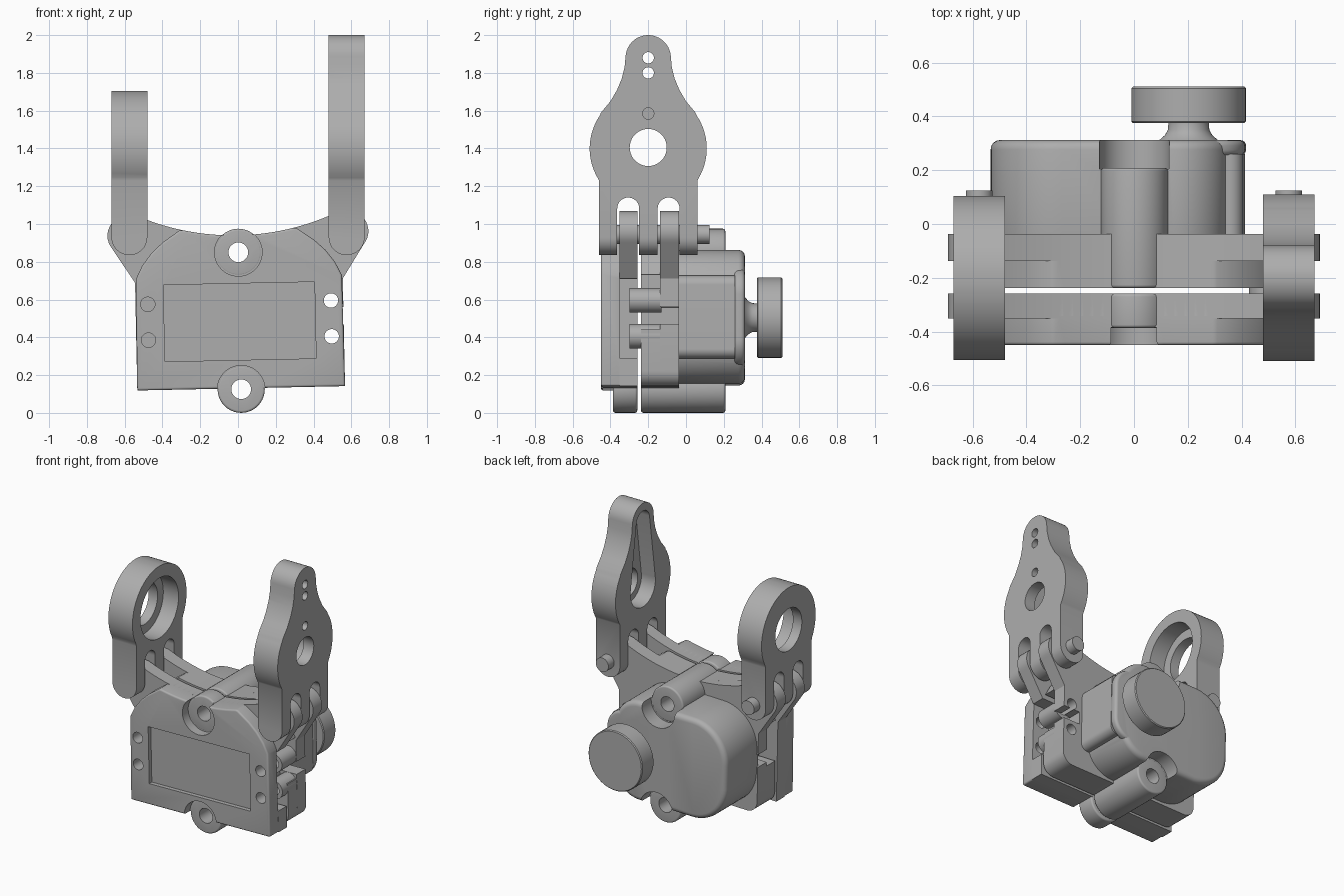
import bpy, bmesh
from math import sin, cos, pi, radians
from mathutils import Matrix, Vector

if "Cube" in bpy.data.objects:
    bpy.data.objects.remove(bpy.data.objects["Cube"])

GREY = (0.42, 0.42, 0.42, 1)
mat = bpy.data.materials.new("plain_grey")
mat.use_nodes = True
mat.diffuse_color = GREY
mat.node_tree.nodes["Principled BSDF"].inputs["Base Color"].default_value = GREY


def arc(cx, cz, r, a0, a1, n=16):
    steps = [radians(a0 + (a1 - a0) * i / n) for i in range(n + 1)]
    return [(cx + r * cos(a), cz + r * sin(a)) for a in steps]


def prism(name, pts, lo, hi, axis="y"):
    """Extrude a profile given in (x, z) along y, or in (y, z) along x."""
    bm = bmesh.new()
    place = (lambda p, t: (p[0], t, p[1])) if axis == "y" else (lambda p, t: (t, p[0], p[1]))
    face = bm.faces.new([bm.verts.new(place(p, lo)) for p in pts])
    new = bmesh.ops.extrude_face_region(bm, geom=[face])["geom"]
    shift = Vector(place((0, 0), hi - lo))
    bmesh.ops.translate(bm, vec=shift, verts=[g for g in new if isinstance(g, bmesh.types.BMVert)])
    bmesh.ops.recalc_face_normals(bm, faces=bm.faces)
    mesh = bpy.data.meshes.new(name)
    bm.to_mesh(mesh)
    bm.free()
    mesh.materials.append(mat)
    ob = bpy.data.objects.new(name, mesh)
    bpy.context.collection.objects.link(ob)
    return ob


def disc(u, v, r, lo, hi, axis="y", name="cutter"):
    return prism(name, arc(u, v, r, 0, 360, 40)[:-1], lo, hi, axis)


def box(u0, u1, v0, v1, lo, hi, axis="y"):
    return prism("cutter", [(u0, v0), (u1, v0), (u1, v1), (u0, v1)], lo, hi, axis)


def apply(ob, mod):
    bpy.context.view_layer.objects.active = ob
    bpy.ops.object.modifier_apply(modifier=mod.name)


def combine(ob, others, op="DIFFERENCE"):
    for other in others:
        mod = ob.modifiers.new("bool", "BOOLEAN")
        mod.operation, mod.solver, mod.object = op, "EXACT", other
        apply(ob, mod)
        bpy.data.objects.remove(other)


def bevel(ob, width, limit=50):
    mod = ob.modifiers.new("bevel", "BEVEL")
    mod.width, mod.segments, mod.angle_limit = width, 4, radians(limit)
    apply(ob, mod)


def rounded(x0, x1, z0, z1, r0, r1):
    """Rectangle with radius r0 on the left corners and r1 on the right."""
    return (arc(x0 + r0, z0 + r0, r0, 180, 270) + arc(x1 - r1, z0 + r1, r1, 270, 360)
            + arc(x1 - r1, z1 - r1, r1, 0, 90) + arc(x0 + r0, z1 - r0, r0, 90, 180))


def mirrored(half):
    return half + [(-x, z) for x, z in reversed(half)]


# Plate outlines: one with pivot ears, one dome shaped
saddle = [p for p in arc(0, 2.24, 1.3, -66.5, -90, 14)][:-1]
base = [(0.55, 0.13), (0.55, 0.70)]
soft_base = arc(0.47, 0.21, 0.08, -90, 0, 6) + [(0.55, 0.70)]
ear = arc(0.585, 0.95, 0.106, -38, 95, 14) + saddle
dome = ([(0.545, 0.72), (0.51, 0.79), (0.46, 0.855), (0.40, 0.91), (0.31, 0.972)]
        + arc(0, 2.24, 1.3, -77, -90, 8)[:-1])
BOSSES = [(0, 0.85), (0, 0.125)]
PEGS = [0.585, 0.395]


def boss_cuts(r, lo, hi):
    return [disc(x, z, r, lo, hi) for x, z in BOSSES]


# Front plate: eared layer with a domed, bevelled face layer
front = prism("front_plate", mirrored(base + ear), -0.352, -0.258)
face = prism("face", mirrored(base[:1] + dome), -0.45, -0.33)
bevel(face, 0.012, 60)
combine(front, [face], "UNION")
combine(front, boss_cuts(0.126, -0.6, -0.385))
combine(front, [box(-0.4, 0.4, 0.28, 0.685, -0.6, -0.42)])
combine(front, [box(0.42, 0.7, 0.28, 0.70, -0.352, -0.2)])
combine(front, [disc(0.485, z, 0.038, -0.6, 0) for z in PEGS])
combine(front, [disc(-0.485, z, 0.038, -0.6, -0.36) for z in PEGS])

# Rear plate: eared layer with a domed middle layer, side pockets
rear = prism("rear_plate", mirrored(soft_base + ear), -0.138, -0.038)
middle = prism("middle", mirrored(soft_base[:-1] + dome), -0.238, -0.10)
combine(middle, [box(s * 0.42, s * 0.7, 0.43, 0.72, -0.3, -0.138) for s in (1, -1)])
combine(rear, [middle], "UNION")
combine(rear, [box(s * 0.42, s * 0.7, 0.46, 0.55, -0.3, 0.1) for s in (1, -1)])
combine(rear, [disc(0.485, z, 0.038, -0.6, 0.1) for z in PEGS])

body = [front, rear]

# Hollow side pegs
for i, z in enumerate(PEGS):
    peg = disc(0.485, z, 0.065, -0.30, -0.13, name=f"side_peg_{i + 1}")
    combine(peg, [disc(0.485, z, 0.038, -0.6, 0.1)])
    body.append(peg)

# Gear housing: large rounded shell plus a side lobe under the knob
housing = prism("gear_housing", rounded(-0.54, 0.345, 0.15, 0.86, 0.27, 0.2), -0.08, 0.312)
bevel(housing, 0.035)
lobe = prism("lobe", rounded(0.05, 0.40, 0.28, 0.72, 0.05, 0.05), -0.08, 0.26)
cap = prism("cap", rounded(0.05, 0.405, 0.24, 0.76, 0.05, 0.14), 0.255, 0.3115)
bevel(cap, 0.02)
combine(housing, [lobe, cap], "UNION")
combine(housing, boss_cuts(0.13, 0.205, 0.5))
body.append(housing)

# Screw bosses, split at the joint between the plates
for label, (x, z) in zip(("top", "bottom"), BOSSES):
    for part, lo, hi in (("front", -0.386, -0.258), ("rear", -0.238, 0.208)):
        boss = disc(x, z, 0.125, lo, hi, name=f"{label}_boss_{part}")
        bevel(boss, 0.012)
        combine(boss, [disc(x, z, 0.052, -0.6, 0.5)])
        body.append(boss)
for part in (front, rear, housing):
    combine(part, boss_cuts(0.052, -0.6, 0.5))

# Knob on a flared neck, spun round the y axis
bm = bmesh.new()
outline = [(0, 0.28), (0.125, 0.30), (0.105, 0.315), (0.088, 0.33), (0.077, 0.35), (0.075, 0.375),
           (0.207, 0.375), (0.213, 0.381), (0.213, 0.504), (0.207, 0.51), (0, 0.51)]
verts = [bm.verts.new((r, y, 0)) for r, y in outline]
edges = [bm.edges.new(pair) for pair in zip(verts, verts[1:])]
bmesh.ops.spin(bm, geom=verts + edges, cent=(0, 0, 0), axis=(0, 1, 0), angle=2 * pi, steps=48)
bmesh.ops.remove_doubles(bm, verts=bm.verts, dist=0.0005)
bmesh.ops.recalc_face_normals(bm, faces=bm.faces)
bmesh.ops.translate(bm, vec=(0.194, 0, 0.5), verts=bm.verts)
mesh = bpy.data.meshes.new("knob")
bm.to_mesh(mesh)
bm.free()
mesh.materials.append(mat)
knob = bpy.data.objects.new("knob", mesh)
bpy.context.collection.objects.link(knob)
body.append(knob)

# The whole body hangs with a slight tilt
pivot = Matrix.Translation((0, 0, 0.93))
tilt = pivot @ Matrix.Rotation(radians(-1.2), 4, "Y") @ pivot.inverted()
for ob in body:
    ob.data.transform(tilt)

# Arms: forked plates with rounded feet
CY, CZ = -0.2, 1.4


def arm(name, upper, s):
    half = [(0.26, 0.7), (0.26, 1.23)] + upper
    ob = prism(name, [(CY + y, z) for y, z in mirrored(half)], s * 0.48, s * 0.67, "x")
    foot = arc(s * 0.575, 0.93, 0.095, 180, 360) + [(s * 0.575 + 0.095, 2.2), (s * 0.575 - 0.095, 2.2)]
    combine(ob, [prism("foot", foot, -1, 1)], "INTERSECT")
    for y in (-0.306, -0.092):
        slot = arc(y, 1.082, 0.058, 0, 180) + [(y - 0.058, 0.5), (y + 0.058, 0.5)]
        combine(ob, [prism("cutter", slot, s * 0.3, s * 0.8, "x")])
    return ob


# Tall arm with a keyhole pocket on the inner side
neck = [(0.25, 1.59), (0.2, 1.65), (0.165, 1.71), (0.14, 1.77), (0.125, 1.83)]
lower = [(y, z + CZ) for y, z in arc(0, 0, 0.31, -30, 34, 14)]
tall = arm("left_arm", lower + neck + arc(0, 1.88, 0.12, 5, 84, 10), 1)
pocket = arc(CY, 1.4, 0.14, 172, 368, 24) + arc(CY, 1.87, 0.075, 8, 172)
combine(tall, [prism("cutter", pocket, 0.4, 0.59, "x")])
combine(tall, [disc(CY, z, r, 0.4, 0.8, "x")
               for z, r in ((1.405, 0.098), (1.585, 0.03), (1.80, 0.03), (1.88, 0.03))])

# Short arm: a ring with a stepped bore
short = arm("right_arm", [(y, z + CZ) for y, z in arc(0, 0, 0.305, -30, 86, 28)], -1)
combine(short, [disc(CY, 1.405, 0.215, -0.60, -0.4, "x"), disc(CY, 1.405, 0.15, -0.8, -0.4, "x")])

# Pivot pins
for side, x in (("left", 0.575), ("right", -0.575)):
    disc(x, 0.945, 0.05, -0.44, 0.125, name=f"{side}_pivot_pin")

# Smooth round surfaces, keep edges crisp
for ob in bpy.context.collection.objects:
    ob.select_set(ob.type == "MESH" and mat.name in ob.data.materials)
bpy.context.view_layer.objects.active = front
bpy.ops.object.shade_smooth_by_angle(angle=radians(32))
